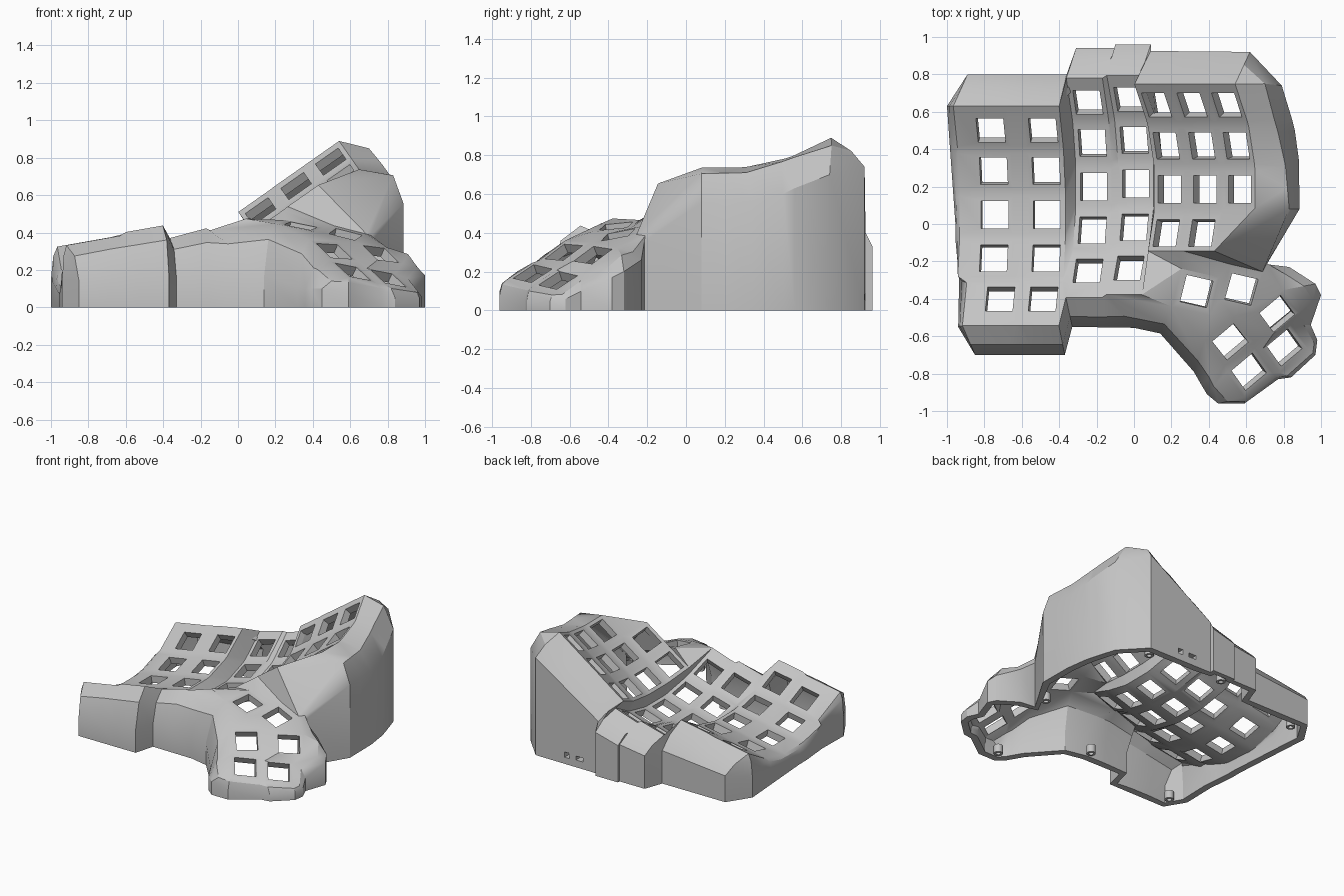
import bpy, bmesh, math
from mathutils import Vector

if "Cube" in bpy.data.objects:
    bpy.data.objects.remove(bpy.data.objects["Cube"])

grey = bpy.data.materials.new("plain_grey")
grey.diffuse_color = (0.55, 0.55, 0.55, 1)
grey.use_nodes = True
grey.node_tree.nodes["Principled BSDF"].inputs["Base Color"].default_value = grey.diffuse_color

bm = bmesh.new()
P = {}          # named key frame corners, e.g. "A0tl"
HOLE = 0.074    # half width of a switch opening


def face(*vs):
    """Add a face, dropping repeated corners."""
    vs = list(dict.fromkeys(vs))
    if len(vs) > 2 and not bm.faces.get(vs):
        bm.faces.new(vs)


def fill(text):
    """Add faces from words of dash-separated corner names."""
    for word in text.split():
        face(*[P[n] for n in word.split("-")])


def ring(outer, inner):
    """Frame of four quads around an opening."""
    for i in range(4):
        j = (i + 1) % 4
        face(outer[i], outer[j], inner[j], inner[i])


def key(name, c, u, v, l=0.1, r=0.1, b=0.1, t=0.1):
    """Square switch opening with a flat frame."""
    c, u = Vector(c), Vector(u).normalized()
    v = Vector(v)
    v = (v - u * v.dot(u)).normalized()
    outer = [bm.verts.new(c + u * x + v * y)
             for x, y in ((-l, -b), (r, -b), (r, t), (-l, t))]
    inner = [bm.verts.new(c + (u * x + v * y) * HOLE)
             for x, y in ((-1, -1), (1, -1), (1, 1), (-1, 1))]
    for n, p in zip(("bl", "br", "tr", "tl"), outer):
        P[name + n] = p
    ring(outer, inner)


# Finger columns: each is an arc of keys, leaning over by its tilt
# name, x, y, z of the lowest key, tilt in degrees, number of keys
columns = [("A", -.745, .05, .165, 10, 5), ("B", -.465, .05, .22, 10, 5),
           ("C", -.215, .20, .20, 15, 5), ("D", .01, .215, .25, 18, 5),
           ("E", .19, .185, .415, 35, 4), ("F", .38, .185, .55, 35, 4),
           ("G", .565, .185, .68, 35, 3)]
RADIUS = 0.9
for name, x, y, z, tilt, count in columns:
    a = math.radians(tilt)
    u, n = Vector((math.cos(a), 0, math.sin(a))), Vector((-math.sin(a), 0, math.cos(a)))
    Y = Vector((0, 1, 0))
    for row in range(count):
        th = math.radians(15 * (2 - row))
        c = Vector((x, y, z)) + Y * RADIUS * math.sin(th) + n * RADIUS * (1 - math.cos(th))
        if name == "A" and row == 4:
            c.x += 0.05
        key(f"{name}{row}", c, u, Y * math.cos(th) + n * math.sin(th),
            l=0.19 if name == "A" else 0.1, b=0.165 if row == 4 else 0.1,
            t=0.1 if row else 0.13 if name in "EFG" else 0.15)

# Webs between the finger keys
for i, col in enumerate(columns):
    a = col[0]
    for r in range(col[5] - 1):
        fill(f"{a}{r}bl-{a}{r}br-{a}{r+1}tr-{a}{r+1}tl")
    if i < len(columns) - 1:
        b, rows = columns[i + 1][0], columns[i + 1][5]
        for r in range(rows):
            fill(f"{a}{r}tr-{a}{r}br-{b}{r}bl-{b}{r}tl")
            if r < rows - 1:
                fill(f"{a}{r}br-{a}{r+1}tr-{b}{r+1}tl-{b}{r}bl")


# Thumb keys, turned in plan and sloping down to the front
def thumb(name, c, turn, su, sv, **margins):
    a = math.radians(turn)
    key(name, c, (math.cos(a), math.sin(a), su), (-math.sin(a), math.cos(a), sv), **margins)


thumb("T1", (.335, -.36, .435), -13, -.2, .1, l=.11, b=.11)
thumb("T2", (.575, -.35, .39), -13, -.25, .2, r=.085, b=.085, t=.12)
thumb("T3", (.765, -.48, .285), 40, -.1, .6, l=.08, b=.08, t=.09)
thumb("T4", (.515, -.63, .30), 40, -.05, .6, b=.09, t=.11)
thumb("T5", (.805, -.66, .155), 40, -.15, .55, t=.08)
thumb("T6", (.615, -.79, .19), 40, -.15, .55, t=.085)

# Webs among the thumb keys and between them and the finger columns
fill("T1tr-T2tl-T2bl-T1br T1br-T2bl-T4tr T1br-T4tr-T4tl T1bl-T1br-T4tl "
     "T2bl-T2br-T4tr T2br-T3tl-T4tr T4tr-T3tl-T3bl-T4br T2br-T2tr-T3tr-T3tl "
     "T4bl-T4br-T6tr-T6tl T3bl-T3br-T5tr-T5tl T4br-T3bl-T5tl-T6tr T6tr-T5tl-T5bl-T6br")
fill("D3br-E3bl-D4tr D4tr-E3bl-D4br D4br-E3bl-T1tl D4br-T1tl-T1bl D4br-T1bl-D4bl "
     "E3bl-E3br-T1tr-T1tl E3br-F3bl-T2tl-T1tr F3bl-F3br-T2tr-T2tl "
     "F2br-G2bl-F3tr F3tr-G2bl-F3br G2bl-G2br-F3br")

# Outer wall: plate rim -> upper shoulder -> lower shoulder -> ground
wall = []


def run(names, start, end=None, up0=None, up1=None, out=.65, drop=.3):
    """Queue rim corners with lower shoulders spaced from start to end.
    The upper shoulder is spaced from up0 to up1, or bulges by out and drop."""
    names = names.split()
    a, b = Vector(start), Vector(end or start)
    for i, n in enumerate(names):
        f = i / max(1, len(names) - 1)
        s, p = a.lerp(b, f), P[n].co
        if up0:
            q = Vector(up0).lerp(Vector(up1 or up0), f)
        else:
            q = p.lerp(s, out)
            q.z = p.z + (s.z - p.z) * drop
        wall.append((n, q, s))


# left side
run("A0tl A0bl A1tl A1bl A2tl A2bl", (-1, .63, .15), (-.955, 0, .07))
run("A3tl A3bl A4tl", (-.955, -.08, .07), (-.935, -.3, .1))
run("A4bl", (-.94, -.55, .15))
# front
run("A4bl A4br B4bl B4br", (-.85, -.70, .14), (-.37, -.70, .18))
run("C4bl C4br D4bl", (-.33, -.55, .17), (0, -.555, .17))
run("T1bl", (.14, -.585, .17))
# thumb cluster
run("T4tl", (.32, -.79, .11))
run("T4bl T6tl", (.36, -.86, .1), (.39, -.91, .1))
run("T6bl", (.45, -.96, .1))
run("T6bl", (.59, -.96, .08))
run("T6br T5bl", (.77, -.83, .05), (.84, -.82, .05))
run("T5br", (.97, -.70, .05))
run("T5br", (.98, -.62, .06))
run("T5tr", (.945, -.54, .1))
run("T3br", (1, -.38, .17))
run("T3tr", (.97, -.32, .2))
run("T3tr", (.83, -.23, .26))
run("T2tr", (.71, -.215, .35), None, (.71, -.21, .385))
# right side
run("F3br", (.885, .08, .555), None, (.83, .08, .705))
run("G2br G2tr G1br", (.885, .08, .555), (.882, .34, .56), (.83, .08, .705), (.81, .31, .71))
run("G1tr G0br", (.86, .50, .6), (.845, .56, .63), (.77, .49, .765), (.75, .56, .79))
run("G0tr", (.79, .74, .70), None, (.70, .75, .85))
# back
run("G0tr G0tl F0tr F0tl E0tr E0tl", (.62, .92, .74), (.09, .925, .40), out=.6, drop=.45)
run("D0tr D0tl", (.09, .96, .33), (-.1, .96, .28), out=.6, drop=.45)
run("C0tr C0tl", (-.1, .94, .28), (-.31, .94, .25), out=.6, drop=.45)
run("B0tr B0tl A0tr A0tl", (-.36, .80, .25), (-.89, .80, .2), out=.6, drop=.45)

cache = {}


def vert(co):
    k = tuple(round(x, 4) for x in co)
    if k not in cache:
        cache[k] = bm.verts.new(co)
    return cache[k]


# socket openings in the back wall: half width and half height
sockets = {"F0tr": (.02, .02), "F0tl": (.03, .015)}
for i, (n, q, s) in enumerate(wall):
    m, r, t = wall[(i + 1) % len(wall)]
    s0, t0 = Vector((s.x, s.y, 0)), Vector((t.x, t.y, 0))
    face(P[n], P[m], vert(r), vert(q))
    face(vert(q), vert(r), vert(t), vert(s))
    corners = [vert(s), vert(t), vert(t0), vert(s0)]
    if n in sockets:
        w, h = sockets[n]
        mid, d = (s0 + t0) / 2 + Vector((0, 0, .07)), (t0 - s0).normalized() * w
        up = Vector((0, 0, h))
        ring(corners, [vert(p) for p in (mid - d + up, mid + d + up,
                                         mid + d - up, mid - d - up)])
    else:
        face(*corners)

bmesh.ops.recalc_face_normals(bm, faces=bm.faces)
bm.faces.ensure_lookup_table()
if bm.faces[0].normal.z < 0:
    bmesh.ops.reverse_faces(bm, faces=bm.faces)

# The walls are thicker than the key plate
weights = bm.verts.layers.deform.verify()
thick = set(cache.values())
for v in bm.verts:
    v[weights][0] = 1.0 if v in thick else 0.75


def finish(bm, name, thickness, group=None):
    """Turn a thin surface into a solid object."""
    me = bpy.data.meshes.new(name)
    bm.to_mesh(me)
    bm.free()
    ob = bpy.data.objects.new(name, me)
    bpy.context.collection.objects.link(ob)
    me.materials.append(grey)
    mod = ob.modifiers.new("wall_thickness", "SOLIDIFY")
    mod.thickness, mod.offset = thickness, -1
    if group:
        ob.vertex_groups.new(name=group)
        mod.vertex_group = group
    bpy.ops.object.select_all(action="DESELECT")
    ob.select_set(True)
    bpy.context.view_layer.objects.active = ob
    bpy.ops.object.modifier_apply(modifier=mod.name)
    bpy.ops.object.shade_smooth_by_angle(angle=math.radians(30))


finish(bm, "keyboard_shell", 0.07, "thickness")

# Screw posts standing inside the base of the wall
for i, (x, y) in enumerate([(.56, .83), (-.05, .87), (-.82, .70), (-.82, -.60),
                            (0, -.46), (.70, -.11), (.49, -.87)]):
    post = bmesh.new()
    bmesh.ops.create_cone(post, cap_ends=False, segments=16, radius1=.032, radius2=.032, depth=.06)
    bmesh.ops.translate(post, verts=post.verts, vec=(x, y, .03))
    finish(post, f"screw_post_{i + 1}", 0.015)
